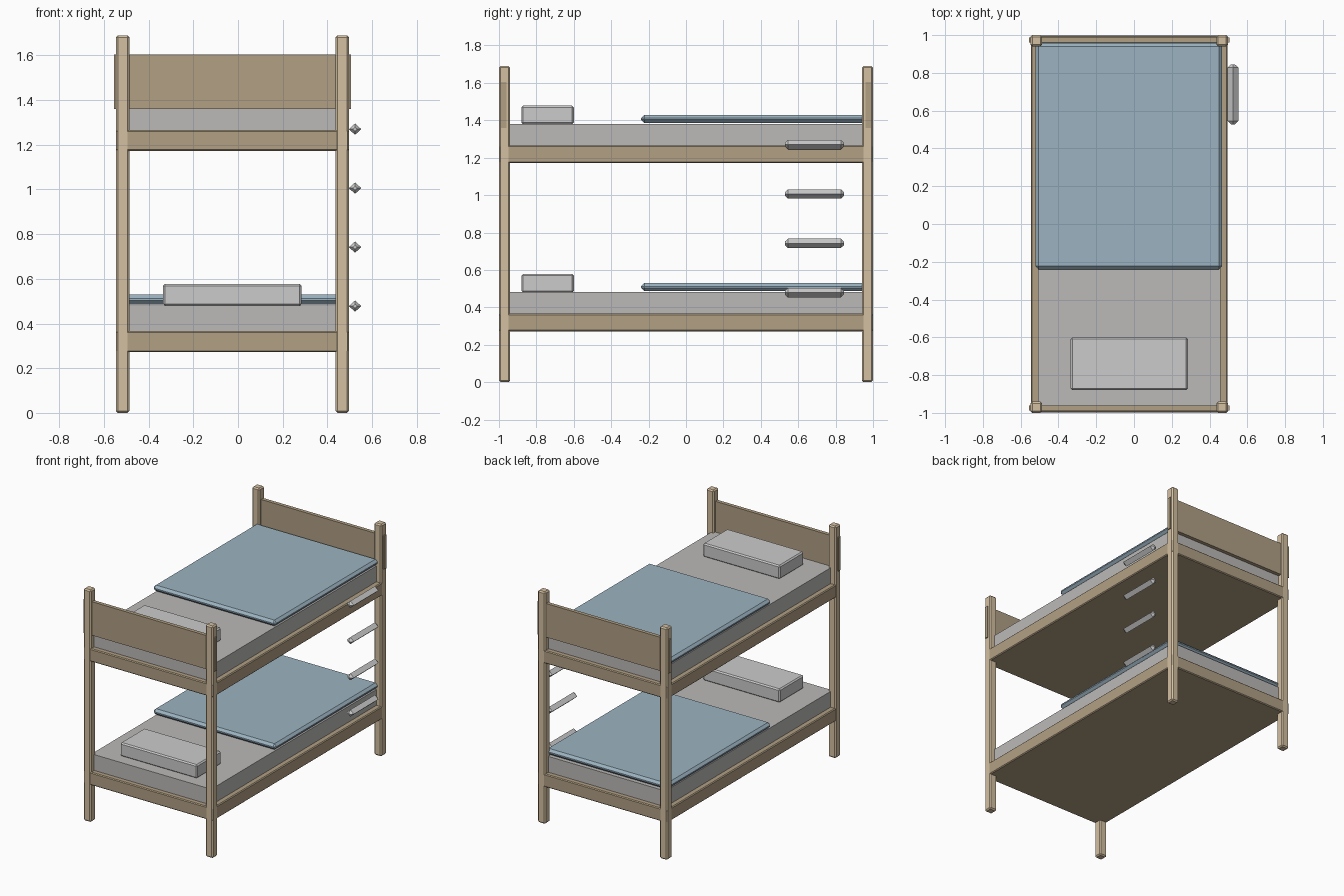
import bpy, bmesh, math
from mathutils import Matrix

if "Cube" in bpy.data.objects:
    bpy.data.objects.remove(bpy.data.objects["Cube"])


def material(name, rgb):
    m = bpy.data.materials.new(name)
    m.diffuse_color = (*rgb, 1)
    m.use_nodes = True
    m.node_tree.nodes["Principled BSDF"].inputs["Base Color"].default_value = m.diffuse_color
    return m


POST_WOOD = material("light_wood", (0.66, 0.53, 0.36))
WOOD = material("wood", (0.44, 0.35, 0.23))
SHEET = material("sheet", (0.50, 0.49, 0.48))
BLUE = material("blue_cloth", (0.33, 0.45, 0.53))


def add_object(name, bm, mat=None):
    me = bpy.data.meshes.new(name)
    bm.to_mesh(me)
    bm.free()
    ob = bpy.data.objects.new(name, me)
    bpy.context.collection.objects.link(ob)
    if mat:
        me.materials.append(mat)
    return ob


def box(name, x, y, z, mat=None, bevel=0.0):
    """Box from (min, max) ranges, with chamfered edges."""
    bm = bmesh.new()
    bmesh.ops.create_cube(bm, size=1)
    for v in bm.verts:
        for i, (lo, hi) in enumerate((x, y, z)):
            v.co[i] = (lo + hi) / 2 + v.co[i] * (hi - lo)
    if bevel:
        bmesh.ops.bevel(bm, geom=bm.edges[:], offset=bevel, segments=1,
                        affect='EDGES', profile=0.5)
    return add_object(name, bm, mat)


def rung(name, x, y0, y1, z, radius, taper):
    """Four-sided bar along y with tapered ends."""
    bm = bmesh.new()
    stations = ((y0, 0.35), (y0 + taper, 1), (y1 - taper, 1), (y1, 0.35))
    rings = []
    for y, s in stations:
        rings.append([bm.verts.new((x + radius * s * math.cos(i * math.pi / 2), y,
                                    z + 0.9 * radius * s * math.sin(i * math.pi / 2)))
                      for i in range(4)])
    for a, b in zip(rings, rings[1:]):
        for i in range(4):
            j = (i + 1) % 4
            bm.faces.new((a[i], a[j], b[j], b[i]))
    bm.faces.new(rings[0])
    bm.faces.new(rings[-1])
    bmesh.ops.recalc_face_normals(bm, faces=bm.faces[:])
    return add_object(name, bm)


# Corner posts
for side, x in (("left", (-0.547, -0.486)), ("right", (0.436, 0.497))):
    for end, y in (("front", (-1.0, -0.94)), ("back", (0.94, 1.0))):
        box(f"{end}_{side}_post", x, y, (0, 1.69), POST_WOOD, 0.009)

# End boards, whose ends poke through the posts
for end, y in (("front", (-0.988, -0.961)), ("back", (0.961, 0.988))):
    box(f"{end}_end_board", (-0.555, 0.505), y, (1.36, 1.605), WOOD)

# Two bunks: base, mattress, pillow, blanket
for level, z in (("lower", 0.272), ("upper", 1.172)):
    box(f"{level}_bunk_base", (-0.546, 0.496), (-0.999, 0.999),
        (z, z + 0.094), WOOD, 0.006)
    box(f"{level}_mattress", (-0.507, 0.457), (-0.961, 0.961),
        (z + 0.05, z + 0.209), SHEET)
    box(f"{level}_pillow", (-0.335, 0.285), (-0.88, -0.60),
        (z + 0.207, z + 0.306), None, 0.009)
    box(f"{level}_blanket", (-0.522, 0.467), (-0.24, 0.957),
        (z + 0.214, z + 0.257), BLUE, 0.017)

# Ladder rungs
for i in range(4):
    rung(f"ladder_rung_{i + 1}", 0.524, 0.528, 0.845, 0.478 + i * 0.264, 0.028, 0.017)
